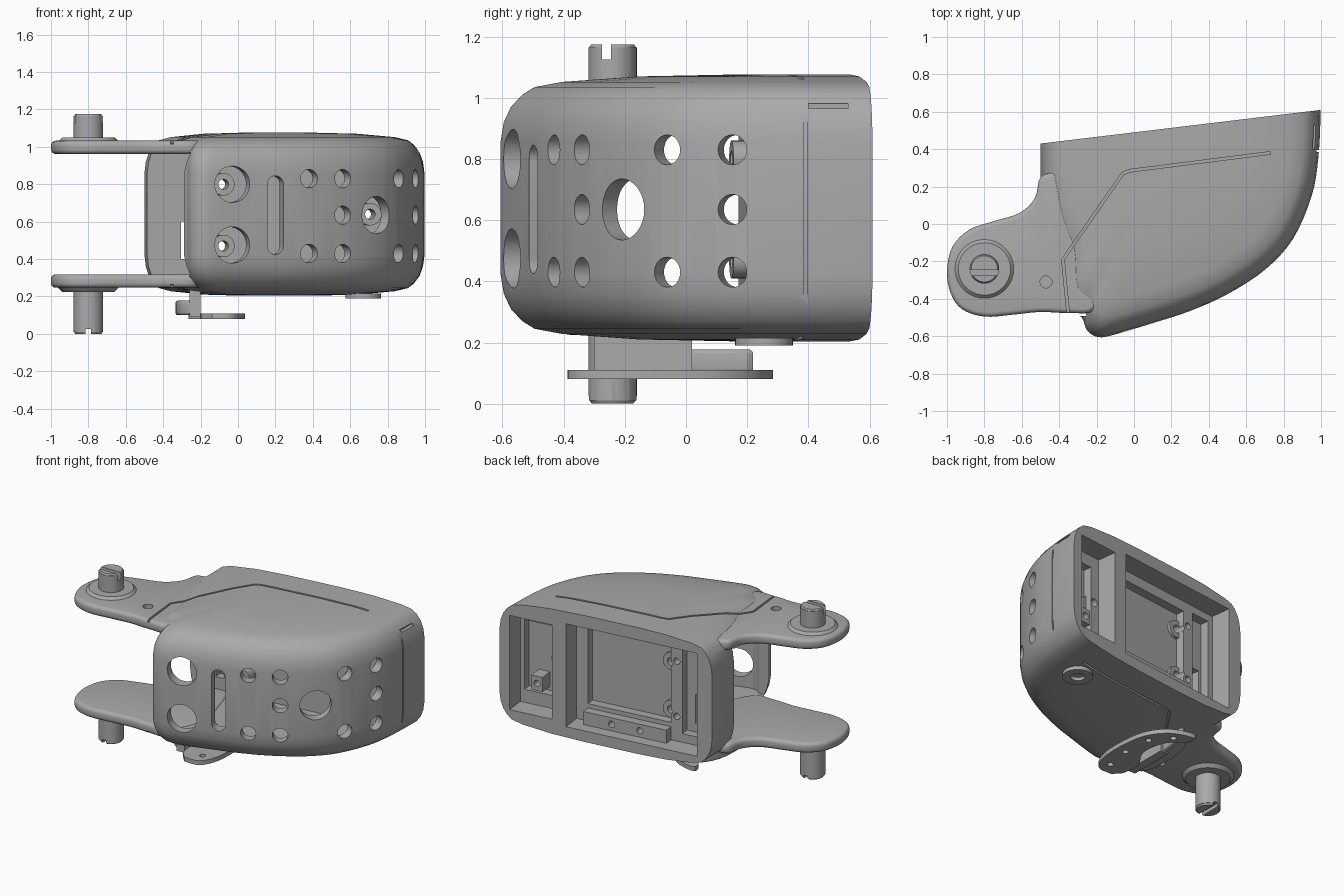
import bpy, bmesh, math
from mathutils import Matrix, Vector

if "Cube" in bpy.data.objects:
    bpy.data.objects.remove(bpy.data.objects["Cube"])

grey = bpy.data.materials.new("plain_grey")
grey.use_nodes = True
grey.diffuse_color = (0.4, 0.4, 0.4, 1)
grey.node_tree.nodes["Principled BSDF"].inputs["Base Color"].default_value = (0.4, 0.4, 0.4, 1)

MID = 0.64                      # height of the mirror plane
CENTRE = Vector((0.2, 0.4))
UP = Vector((0, 0, 1))
# frame of the slanted back face: x along it, y outwards
BACK = Matrix.Translation((0.25, 0.52, 0)) @ Matrix.Rotation(math.atan2(0.18, 1.5), 4, 'Z')


def finish(name, bm):
    bmesh.ops.recalc_face_normals(bm, faces=bm.faces)
    me = bpy.data.meshes.new(name)
    bm.to_mesh(me)
    bm.free()
    me.materials.append(grey)
    ob = bpy.data.objects.new(name, me)
    bpy.context.scene.collection.objects.link(ob)
    return ob


def prism(name, pts, z0, z1, bevel=0):
    bm = bmesh.new()
    face = bm.faces.new([bm.verts.new((p[0], p[1], z0)) for p in pts])
    new = bmesh.ops.extrude_face_region(bm, geom=[face])["geom"]
    bmesh.ops.translate(bm, vec=(0, 0, z1 - z0), verts=[g for g in new if isinstance(g, bmesh.types.BMVert)])
    if bevel:
        rim = [e for e in bm.edges if abs(e.verts[0].co.z - e.verts[1].co.z) < 1e-5]
        bmesh.ops.bevel(bm, geom=rim, offset=bevel, segments=4, profile=0.5, affect='EDGES')
    return finish(name, bm)


def box(name, x0, x1, y0, y1, z0, z1, frame=Matrix()):
    ob = prism(name, [(x0, y0), (x1, y0), (x1, y1), (x0, y1)], z0, z1)
    ob.data.transform(frame)
    return ob


def rod(name, a, b, r, r2=None, sides=32):
    a, b = Vector(a), Vector(b)
    bm = bmesh.new()
    turn = (b - a).to_track_quat('Z', 'Y').to_matrix().to_4x4()
    bmesh.ops.create_cone(bm, cap_ends=True, segments=sides, radius1=r, radius2=r if r2 is None else r2,
                          depth=(b - a).length, matrix=Matrix.Translation((a + b) / 2) @ turn)
    return finish(name, bm)


def back_rod(x, z, y0, y1, r):
    return rod("cutter", BACK @ Vector((x - 0.25, y0, z)), BACK @ Vector((x - 0.25, y1, z)), r)


def combine(target, parts, op='DIFFERENCE'):
    bpy.context.view_layer.objects.active = target
    for part in parts:
        mod = target.modifiers.new("combine", 'BOOLEAN')
        mod.operation, mod.solver, mod.object = op, 'EXACT', part
        bpy.ops.object.modifier_apply(modifier=mod.name)
        bpy.data.objects.remove(part)


def smooth_path(pts, steps=4):
    pts = [Vector(p) for p in pts]
    ext = [pts[0] * 2 - pts[1]] + pts + [pts[-1] * 2 - pts[-2]]
    out = []
    for a, b, c, d in zip(ext, ext[1:], ext[2:], ext[3:]):
        for i in range(steps):
            t = i / steps
            out.append(0.5 * (2 * b + (c - a) * t + (2 * a - 5 * b + 4 * c - d) * t * t
                              + (3 * b - a - 3 * c + d) * t ** 3))
    return out + [pts[-1]]


# body shell: domed stack of shrinking outlines, trimmed by the back plane
side = [(-.5, .25), (-.45, 0), (-.38, -.2), (-.36, -.42), (-.28, -.5)]
front = [(-.25, -.57), (-.19, -.605), (-.1, -.59), (.1, -.53), (.3, -.465), (.5, -.375), (.7, -.245),
         (.85, -.08), (.95, .15), (.985, .35), (.997, .6), (.99, .95)]
outline = [Vector((-.5, .95))] + smooth_path(side + front)
front_line = smooth_path(front, 8)
half = [(1, .22), (.99, .28), (.967, .33), (.93, .37), (.89, .395), (.8, .412), (.55, .43), (.25, .436)]
bm = bmesh.new()
rings = [[bm.verts.new((*(CENTRE + (p - CENTRE) * s), MID + h)) for p in outline]
         for s, h in [(s, -h) for s, h in reversed(half)] + half]
for low, high in zip(rings, rings[1:]):
    for i in range(len(low)):
        j = (i + 1) % len(low)
        bm.faces.new((low[i], low[j], high[j], high[i]))
bm.faces.new(rings[0])
bm.faces.new(rings[-1])
body = finish("body_shell", bm)

cavity = [CENTRE + (p - CENTRE) * .92 for p in front_line]
cavity = [p for p in cavity if p.y < .23 + .12 * p.x]
cavity += [(.92, .34), (-1.2, .086), (-1.2, -.49)]
combine(body, [box("cutter", -2, 2, 0, 2, -1, 2, BACK), prism("cutter", cavity, .31, .97)])

# fork ears joined to the shell
ear = smooth_path([(-.42, .28), (-.5, .25), (-.53, .14), (-.61, .06), (-.75, .015), (-.88, -.03), (-.97, -.12),
                   (-1, -.25), (-.98, -.37), (-.92, -.455), (-.8, -.495), (-.65, -.485), (-.5, -.47),
                   (-.35, -.475), (-.2, -.45), (-.1, -.2), (-.2, .2)], 4)
combine(body, [prism("upper_ear", ear, .962, 1.033, .025), prism("lower_ear", ear, .247, .318, .025)], 'UNION')

# pockets in the back face
pockets = [(-.4, .53, -.14, .28, .99), (-.14, .45, -.2, .4, .92), (-.36, -.22, -.2, .34, .94),
           (.63, .93, -.14, .31, .96), (.7, .9, -.2, .4, .88)]
combine(body, [box("cutter", a - .25, b - .25, d, .2, z0, z1, BACK) for a, b, d, z0, z1 in pockets])

# rail, lug and screw bosses
screws = [(-.12, .8), (-.12, .47), (.67, .64)]
combine(body, [box("rail", -.39, .2, -.21, -.08, .26, .37, BACK),
               box("lug", .5, .58, -.21, -.1, .43, .53, BACK)]
        + [back_rod(x, z, -.33, -.18, .06) for x, z in screws], 'UNION')
combine(body, [back_rod(x, z, -.5, .1, .027) for x, z in screws]
        + [back_rod(x, z, -.16, .1, .022) for x, z in [(.05, .325), (.25, .325), (.79, .48)]]
        + [back_rod(-.18, z, -.2, .1, .022) for z in (.45, .83)]
        + [box("cutter", -.59, -.53, -.3, -.1, .4, .6, BACK)])


# holes square to the curved front wall
def wall_frame(x):
    i = min(range(1, len(front_line) - 1), key=lambda k: abs(front_line[k].x - x))
    t = (front_line[i + 1] - front_line[i - 1]).normalized()
    a, b = front_line[i - 1], front_line[i + 1]
    p = a + (b - a) * ((x - a.x) / (b.x - a.x))
    return Vector((p.x, p.y, 0)), Vector((t.y, -t.x, 0))


def wall_hole(x, z, r):
    p, n = wall_frame(x)
    p.z = z
    return rod("cutter", p + n * .1, p - n * .15, r)


rows = {.38: (.43, .83), .56: (.43, .635, .83), .86: (.43, .83), .95: (.43, .635, .83)}
holes = [wall_hole(x, z, .049) for x, zs in rows.items() for z in zs]
holes += [wall_hole(-.03, .8, .097), wall_hole(-.03, .475, .097), wall_hole(.74, .635, .1)]
p, n = wall_frame(.2)
slot = box("cutter", -.045, .045, -.15, .1, .47, .8)
slot.data.transform(Matrix.Translation(p) @ Matrix.Rotation(math.atan2(n.x, -n.y), 4, 'Z'))
combine(body, holes + [slot, wall_hole(.2, .47, .045), wall_hole(.2, .8, .045)])

# panel seams engraved on top and bottom
bpy.context.view_layer.update()
corners = [(-.35, -.5), (-.38, -.19), (-.06, .27), (-.02, .285), (.73, .38)]
seam = []
for a, b in zip(corners, corners[1:]):
    seam += [Vector(a).lerp(Vector(b), i / 8) for i in range(8)]
seam.append(Vector(corners[-1]))
grooves = []
for flip in (1, -1):
    bm = bmesh.new()
    loops = []
    for i, q in enumerate(seam):
        t = (seam[min(i + 1, len(seam) - 1)] - seam[max(i - 1, 0)]).normalized()
        w = Vector((-t.y, t.x)) * .007
        hit, loc, _, _ = body.ray_cast((q.x, q.y, MID + flip), (0, 0, -flip))
        top = abs(loc.z - MID) if hit else .39
        loops.append([bm.verts.new((*(q + w * s), MID + flip * (top + h)))
                      for s, h in ((-1, -.014), (1, -.014), (1, .05), (-1, .05))])
    for a, b in zip(loops, loops[1:]):
        for i in range(4):
            bm.faces.new((a[i], a[i - 1], b[i - 1], b[i]))
    bm.faces.new(loops[0])
    bm.faces.new(loops[-1])
    grooves.append(finish("cutter", bm))
grooves += [box("cutter", .975, 1.1, .385, .395, .25, .96), box("cutter", .945, 1.1, .4, .53, .965, .982)]
combine(body, grooves + [rod("cutter", (-.47, -.31, z), (-.47, -.31, z + .1), .032) for z in (1, .18)])

# pivot pins with screwdriver slots and collars
PX, PY = -.8, -.24


def pivot(name, inner, outer, groove):
    sign = 1 if outer > inner else -1
    pin = rod(name, (PX, PY, inner), (PX, PY, outer - sign * .01), .079, sides=40)
    tip = rod("tip", (PX, PY, outer - sign * .015), (PX, PY, outer), .079, .07, 40)
    combine(pin, [tip], 'UNION')
    combine(pin, [groove])
    collar = rod(name + "_collar", (PX, PY, inner), (PX, PY, inner + sign * .05), .19, .14, 40)
    return [pin, collar]


parts = [body]
parts += pivot("upper_pin", 1.0, 1.175, box("cutter", -1, -.6, -.275, -.245, 1.125, 1.3))
parts += pivot("lower_pin", .275, 0, box("cutter", -.815, -.785, -.5, 0, -.1, .025))

# curved bracket under the body
flange = prism("bracket_flange", smooth_path([(-.14, -.385), (-.03, -.375), (.03, -.25), (.035, -.05), (0, .12),
               (-.1, .24), (-.25, .285), (-.25, .22), (-.15, .12), (-.12, -.05), (-.2, -.2), (-.19, -.33)], 4),
               .08, .11)
combine(flange, [rod("cutter", (x, y, 0), (x, y, .2), .02, sides=20)
                 for x, y in ((-.06, -.3), (-.03, -.12), (-.05, .08), (-.15, .2))])
parts.append(flange)
parts.append(box("bracket_stem", -.26, -.2, -.3, .02, .09, .24))
parts.append(prism("bracket_lip", smooth_path([(-.25, -.3), (-.31, -.25), (-.335, -.1), (-.32, .08), (-.25, .2),
                   (-.2, .2), (-.22, 0), (-.2, -.28)], 3), .1, .178, .015))

# ring on the underside
ring = rod("underside_ring", (.67, .255, .19), (.67, .255, .215), .095)
combine(ring, [rod("cutter", (.67, .255, .1), (.67, .255, .3), .045)])
parts.append(ring)

# smooth shading with sharp edges kept
for ob in bpy.context.selected_objects:
    ob.select_set(False)
for ob in parts:
    ob.select_set(True)
bpy.context.view_layer.objects.active = body
bpy.ops.object.shade_smooth_by_angle(angle=math.radians(30))
